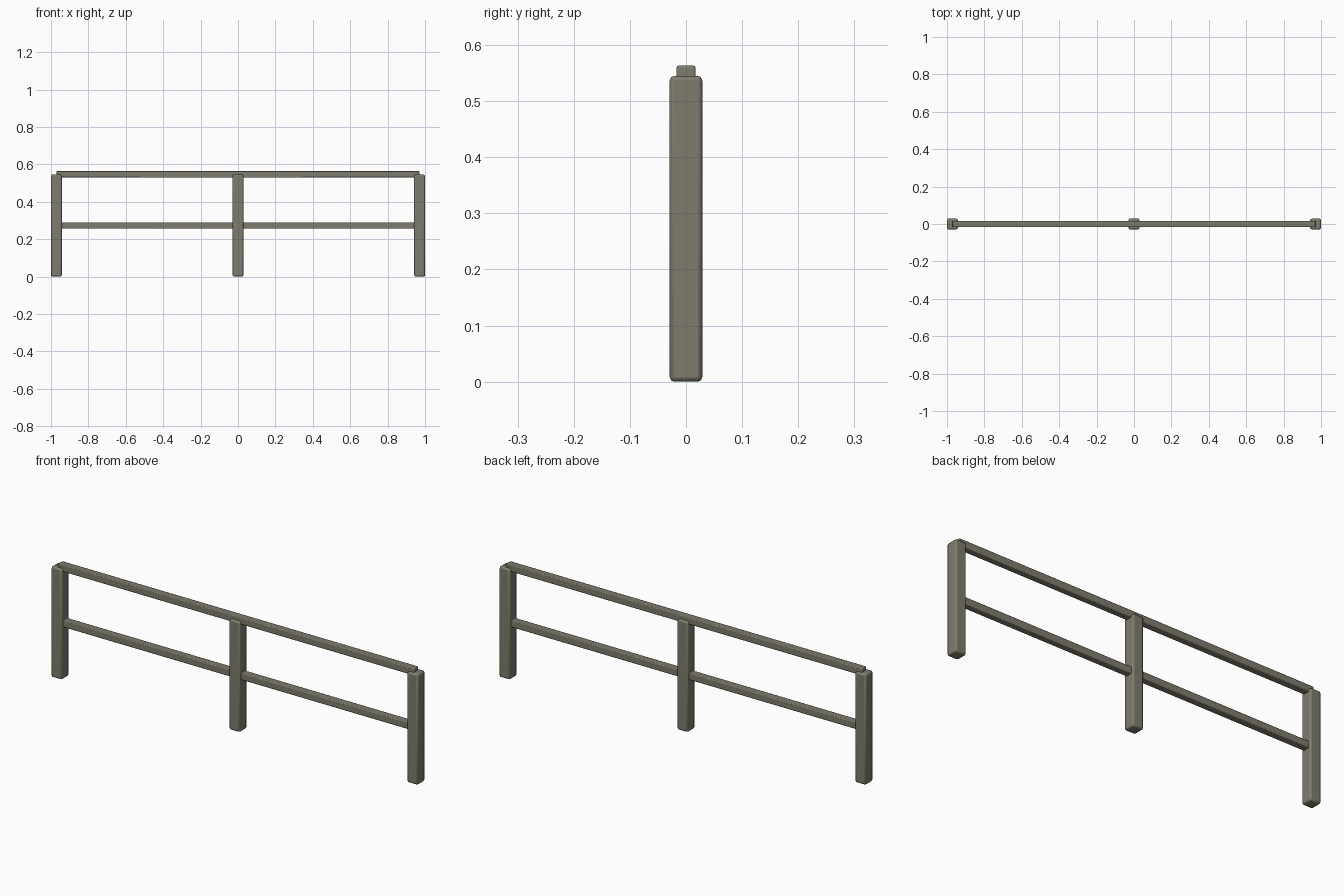
import bpy

if "Cube" in bpy.data.objects:
    bpy.data.objects.remove(bpy.data.objects["Cube"])

wood = bpy.data.materials.new("weathered_grey_wood")
wood.diffuse_color = (0.21, 0.20, 0.155, 1)
wood.use_nodes = True
wood.node_tree.nodes["Principled BSDF"].inputs["Base Color"].default_value = wood.diffuse_color


def beam(name, lo, hi, bevel, segments):
    """Box between two corners with softened edges."""
    centre = [(a + b) / 2 for a, b in zip(lo, hi)]
    bpy.ops.mesh.primitive_cube_add(size=1, location=centre)
    ob = bpy.context.object
    ob.name = name
    ob.scale = [b - a for a, b in zip(lo, hi)]
    bpy.ops.object.transform_apply(location=False, rotation=False, scale=True)
    ob.data.materials.append(wood)
    mod = ob.modifiers.new("soft_edges", 'BEVEL')
    mod.width = bevel
    mod.segments = segments
    bpy.ops.object.shade_smooth_by_angle(angle=0.6)
    return ob


# Three upright posts
H = 0.029
for name, x in (("left_post", -0.971), ("middle_post", 0), ("right_post", 0.971)):
    beam(name, (x - H, -H, 0), (x + H, H, 0.545), 0.008, 2)

# Two horizontal rails running through the posts
R = 0.0172
for name, z in (("top_rail", 0.546), ("lower_rail", 0.273)):
    beam(name, (-0.971, -R, z - R), (0.971, R, z + R), 0.004, 2)
